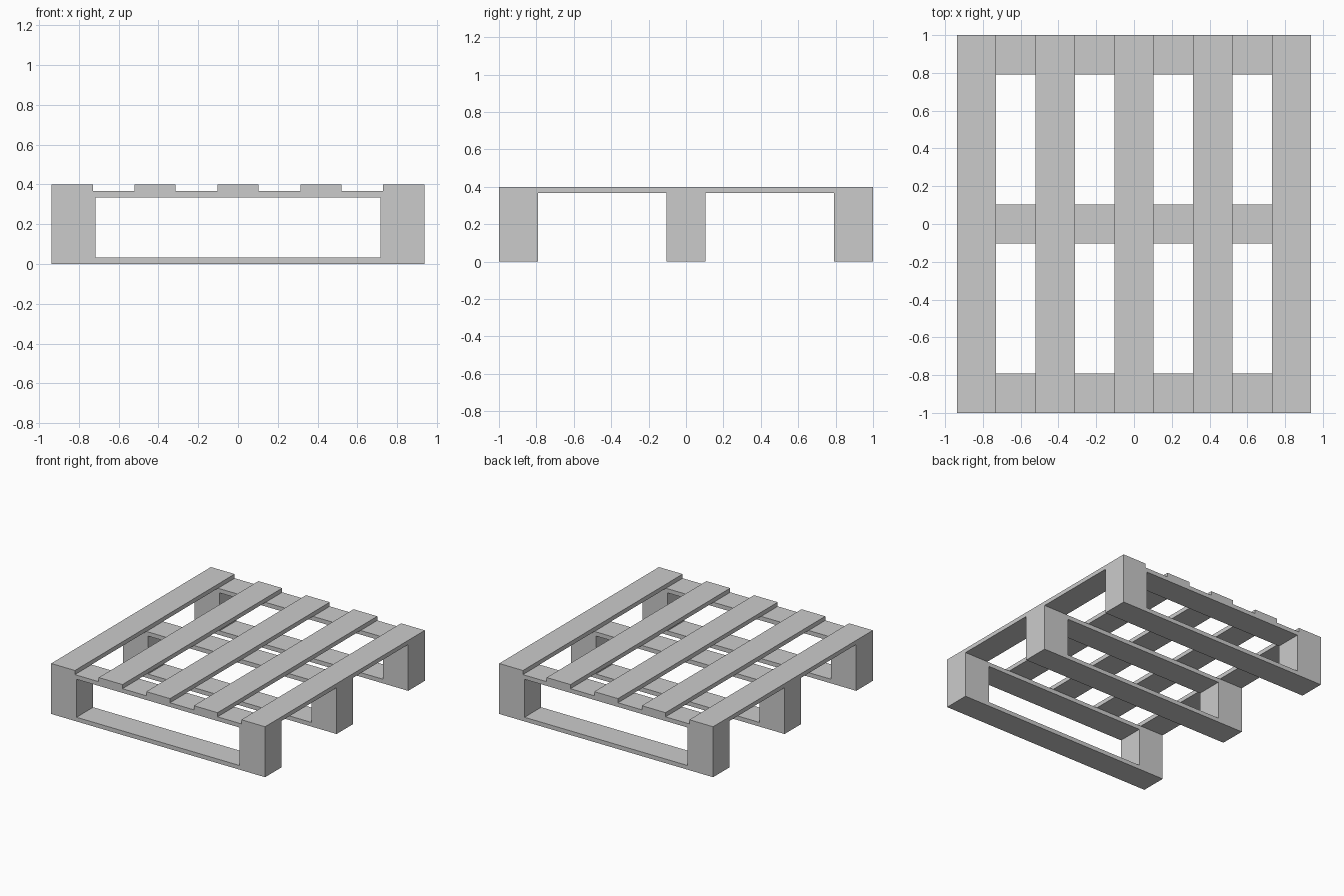
import bpy, bmesh

if "Cube" in bpy.data.objects:
    bpy.data.objects.remove(bpy.data.objects["Cube"])

HALF_X, BOARD = 0.9375, 0.208       # half width, plank width
Z_DECK, Z_TOP = 0.367, 0.4          # underside and top of the deck slats


def make_object(name, bm):
    bmesh.ops.recalc_face_normals(bm, faces=bm.faces)
    mesh = bpy.data.meshes.new(name)
    bm.to_mesh(mesh)
    bm.free()
    obj = bpy.data.objects.new(name, mesh)
    bpy.context.collection.objects.link(obj)
    return obj


def box(name, x0, x1, y0, y1, z0, z1):
    bm = bmesh.new()
    base = bm.faces.new([bm.verts.new((x, y, z0)) for x, y in
                         ((x0, y0), (x1, y0), (x1, y1), (x0, y1))])
    ext = bmesh.ops.extrude_face_region(bm, geom=[base], use_keep_orig=True)
    for v in ext["geom"]:
        if isinstance(v, bmesh.types.BMVert):
            v.co.z = z1
    return make_object(name, bm)


def runner(name, y0, y1):
    """Rectangular frame: bottom board, two end blocks and top cross board."""
    bm = bmesh.new()

    def ring(x, z0, z1, y):
        return [bm.verts.new((px, y, pz)) for px, pz in
                ((-x, z0), (x, z0), (x, z1), (-x, z1))]

    outer = [ring(HALF_X, 0, Z_DECK, y) for y in (y0, y1)]
    inner = [ring(0.715, 0.033, 0.334, y) for y in (y0, y1)]
    for a, b in ((outer[0], outer[1]), (inner[0], inner[1]),
                 (outer[0], inner[0]), (outer[1], inner[1])):
        for i in range(4):
            j = (i + 1) % 4
            bm.faces.new((a[i], a[j], b[j], b[i]))
    return make_object(name, bm)


# Three runners across the pallet
for label, y in (("front", -1 + BOARD / 2), ("middle", 0), ("back", 1 - BOARD / 2)):
    runner(label + "_runner", y - BOARD / 2, y + BOARD / 2)

# Five deck slats running front to back
pitch = (2 * HALF_X - BOARD) / 4
for i in range(5):
    x = -HALF_X + i * pitch
    box(f"deck_slat_{i + 1}", x, x + BOARD, -1, 1, Z_DECK, Z_TOP)
